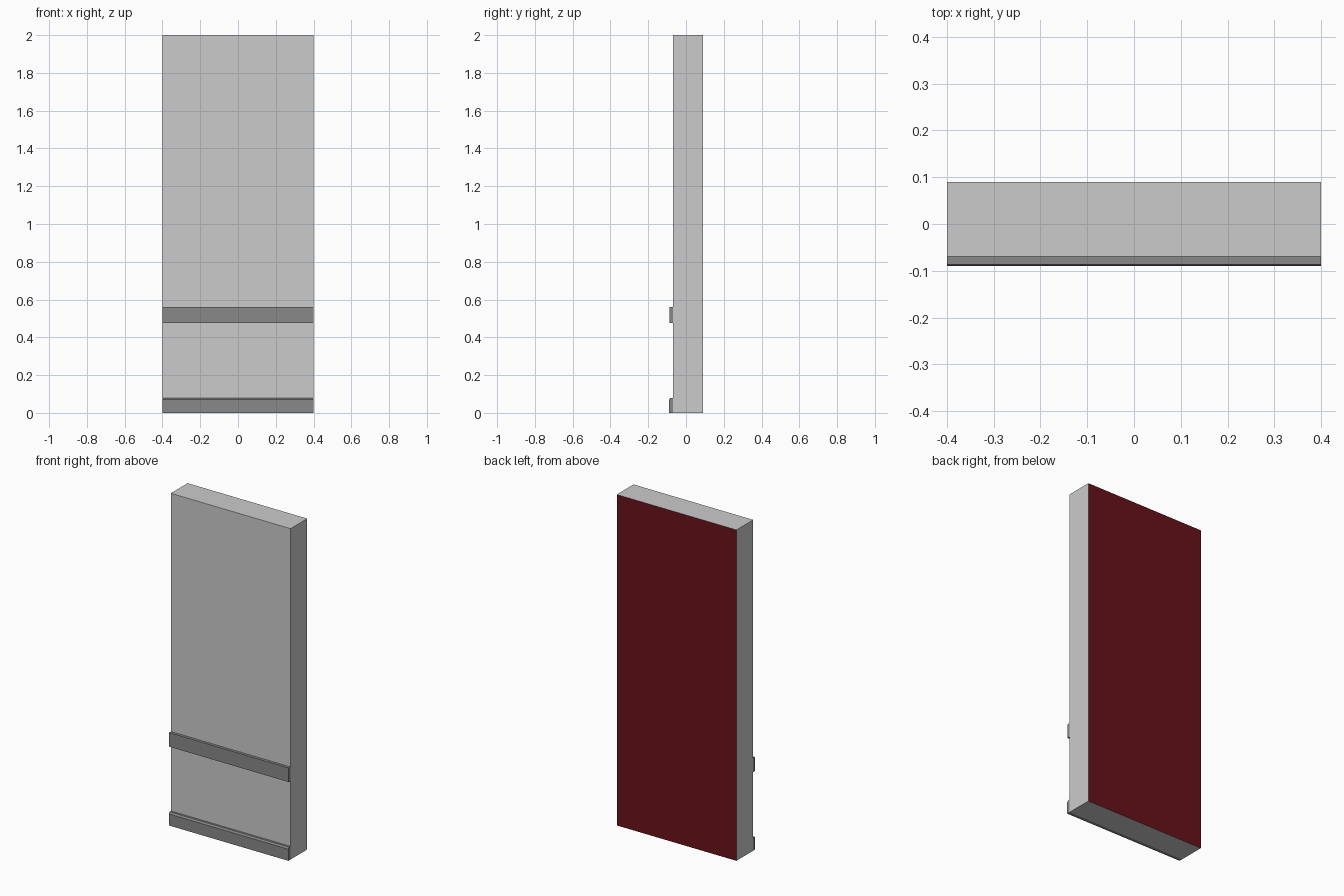
import bpy

if "Cube" in bpy.data.objects:
    bpy.data.objects.remove(bpy.data.objects["Cube"])

W = 0.4  # half width


def material(name, rgb):
    m = bpy.data.materials.new(name)
    m.diffuse_color = (*rgb, 1)
    m.use_nodes = True
    m.node_tree.nodes["Principled BSDF"].inputs["Base Color"].default_value = m.diffuse_color
    return m


def extrude_profile(name, profile, half, mats=()):
    """Extrude a closed (y, z) profile along x from -half to half."""
    n = len(profile)
    verts = [(x, y, z) for x in (-half, half) for y, z in profile]
    faces = [tuple(range(n))[::-1], tuple(range(n, 2 * n))]
    faces += [(i, (i + 1) % n, (i + 1) % n + n, i + n) for i in range(n)]
    mesh = bpy.data.meshes.new(name)
    mesh.from_pydata(verts, [], faces)
    for m in mats:
        mesh.materials.append(m)
    obj = bpy.data.objects.new(name, mesh)
    bpy.context.collection.objects.link(obj)
    return obj


red = material("dark_red", (0.14, 0.006, 0.01))
trim_grey = material("trim_grey", (0.25, 0.25, 0.25))
plain = material("plain_grey", (0.8, 0.8, 0.8))

# Wall panel: profile runs counter-clockwise seen from +x, back face is red
FRONT, BACK = -0.07, 0.09
panel = extrude_profile(
    "wall_panel", [(FRONT, 0), (BACK, 0), (BACK, 2), (FRONT, 2)], W, (plain, red))
for f in panel.data.polygons:
    if f.normal.y > 0.9:
        f.material_index = 1

# Baseboard with chamfered top edge
extrude_profile(
    "baseboard",
    [(-0.09, 0), (FRONT, 0), (FRONT, 0.08), (-0.083, 0.08), (-0.09, 0.07)],
    W, (trim_grey,))

# Chair rail
extrude_profile(
    "chair_rail",
    [(-0.087, 0.475), (FRONT, 0.475), (FRONT, 0.56), (-0.087, 0.56)],
    W, (trim_grey,))
